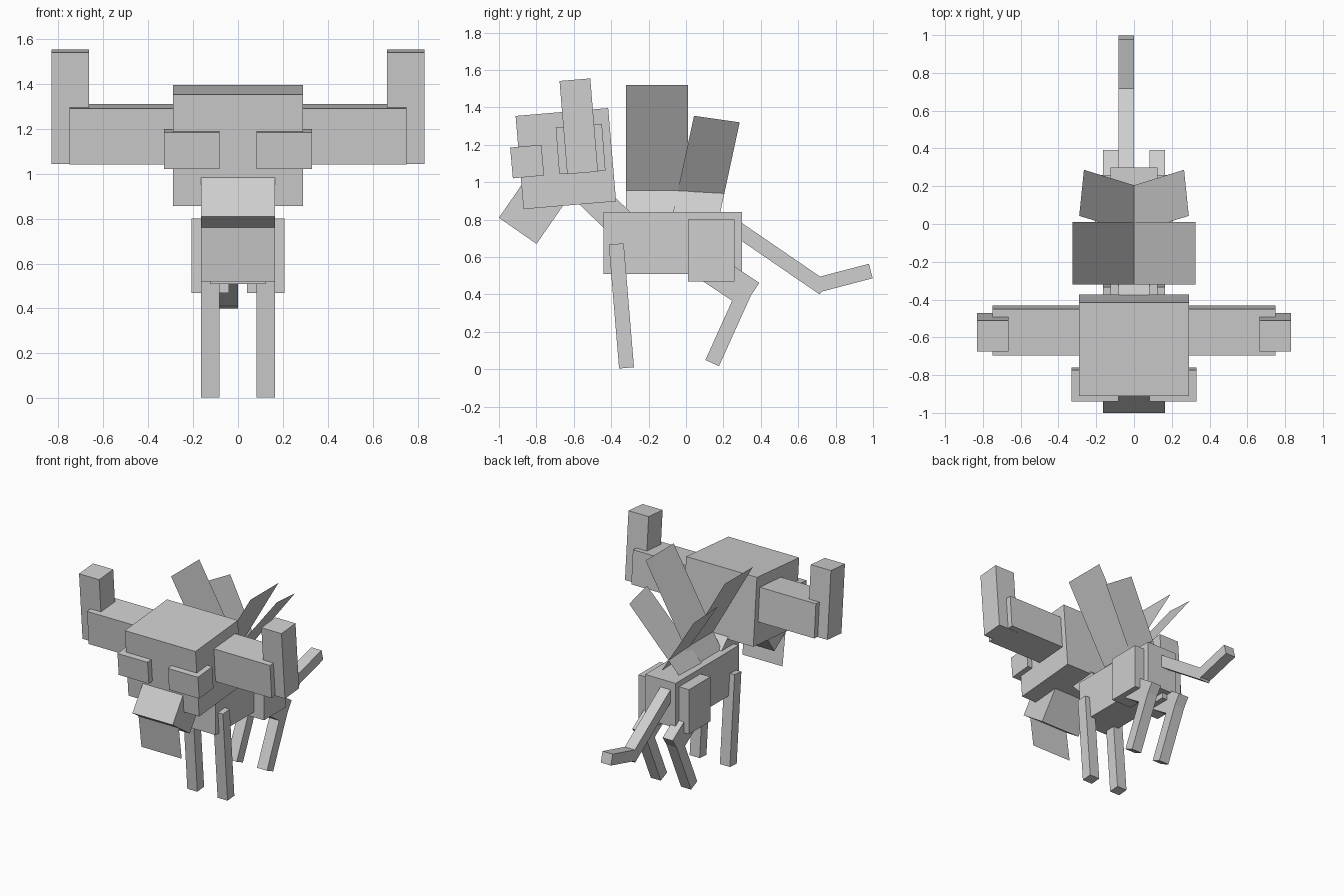
import bpy
import math
from mathutils import Vector

if "Cube" in bpy.data.objects:
    bpy.data.objects.remove(bpy.data.objects["Cube"])

grey = bpy.data.materials.new("plain grey")
grey.diffuse_color = (0.62, 0.62, 0.62, 1.0)
grey.use_nodes = True
grey.node_tree.nodes["Principled BSDF"].inputs["Base Color"].default_value = grey.diffuse_color


def make(name, verts, faces, mirror=False):
    mesh = bpy.data.meshes.new(name)
    mesh.from_pydata(verts, [], faces)
    mesh.materials.append(grey)
    obj = bpy.data.objects.new(name, mesh)
    bpy.context.collection.objects.link(obj)
    if mirror:
        obj.modifiers.new("mirror", 'MIRROR')
    return obj


def bar(name, start, end, width, x0, x1, mirror=False):
    """Box running from start to end in the (y, z) plane, spanning x0 to x1."""
    a, b = Vector(start), Vector(end)
    d = (b - a).normalized()
    n = Vector((-d.y, d.x)) * width / 2
    outline = [a - n, b - n, b + n, a + n]
    verts = [(x, p.x, p.y) for x in (x0, x1) for p in outline]
    faces = [(3, 2, 1, 0), (4, 5, 6, 7)]
    faces += [(i, (i + 1) % 4, (i + 1) % 4 + 4, i + 4) for i in range(4)]
    if d.length == 0:
        return None
    obj = make(name, verts, faces, mirror)
    # consistent outward faces
    import bmesh
    bm = bmesh.new()
    bm.from_mesh(obj.data)
    bmesh.ops.recalc_face_normals(bm, faces=bm.faces)
    bm.to_mesh(obj.data)
    bm.free()
    return obj


def wing(name, root_front, root_back, tip_front, tip_back, overrun):
    """Flat plate through the centre line, continued down past it into the back."""
    rf, rb, tf, tb = (Vector(p) for p in (root_front, root_back, tip_front, tip_back))
    low_front = rf - (tf - rf) * overrun
    low_back = rb - (tb - rb) * overrun
    make(name, [low_front, low_back, tb, tf], [(0, 1, 2, 3)], True)


# Body and neck
bar("body", (-0.44, 0.675), (0.30, 0.675), 0.33, -0.125, 0.125)
bar("neck", (-0.60, 1.024), (-0.30, 0.73), 0.16, -0.083, 0.083)

# Head, muzzle, hanging beard plate, eyes
bar("head", (-0.89, 1.105), (-0.395, 1.147), 0.50, -0.29, 0.29)
bar("muzzle", (-0.90, 0.74), (-0.729, 0.986), 0.245, -0.165, 0.165)
make("beard", [(-0.165, -0.94, 0.84), (0.165, -0.94, 0.84),
               (0.165, -0.895, 0.52), (-0.165, -0.895, 0.52)], [(3, 2, 1, 0)])
bar("eye", (-0.933, 1.103), (-0.766, 1.118), 0.165, 0.083, 0.33, True)

# Horns
bar("horn_base", (-0.687, 1.167), (-0.44, 1.186), 0.25, 0.25, 0.75, True)
bar("horn_tip", (-0.553, 1.05), (-0.594, 1.548), 0.165, 0.665, 0.83, True)

# Legs
bar("front_leg", (-0.318, 0.007), (-0.373, 0.67), 0.08, 0.083, 0.165, True)
bar("thigh", (0.01, 0.635), (0.26, 0.635), 0.33, 0.041, 0.207, True)
bar("hind_upper_leg", (0.10, 0.56), (0.348, 0.395), 0.16, 0.083, 0.165, True)
bar("hind_lower_leg", (0.14, 0.033), (0.315, 0.42), 0.08, 0.083, 0.165, True)

# Tail, set slightly off centre
bar("tail_base", (0.26, 0.76), (0.737, 0.433), 0.08, -0.083, 0.0)
bar("tail_tip", (0.69, 0.447), (0.988, 0.525), 0.08, -0.083, 0.0)

# Two pairs of crossing flat wings
wing("front_wing", (0, -0.32, 0.955), (0, 0.01, 0.955),
     (0.325, -0.32, 1.52), (0.325, 0.01, 1.52), 0.3)
wing("rear_wing", (0, -0.045, 0.95), (0, 0.205, 0.94),
     (0.29, 0.043, 1.355), (0.265, 0.287, 1.32), 0.35)
